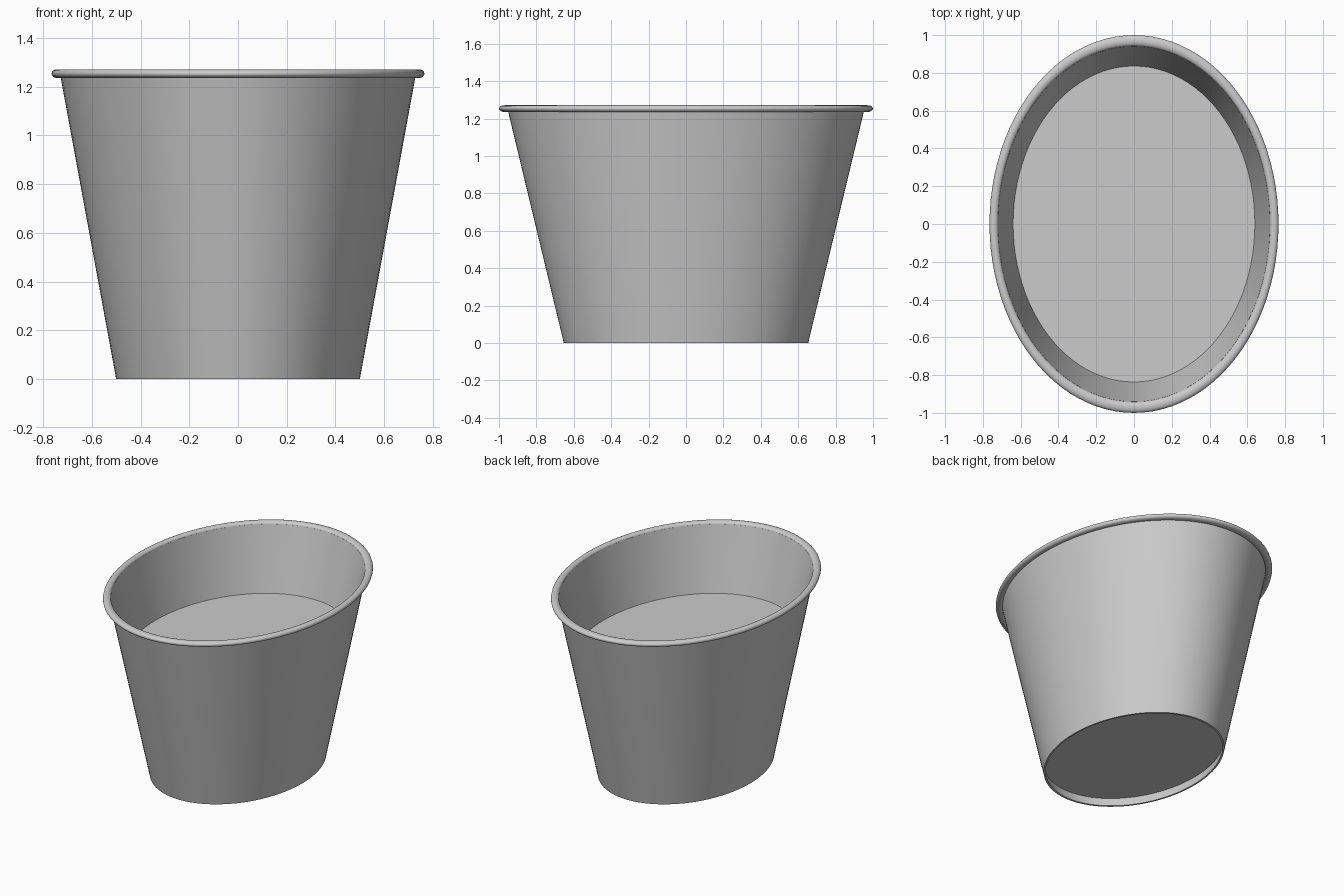
import bpy
import math

if "Cube" in bpy.data.objects:
    bpy.data.objects.remove(bpy.data.objects["Cube"], do_unlink=True)

SEGMENTS = 96
STRETCH = 1.307      # oval plan: length over width
HEIGHT = 1.255
BASE, TOP = 0.5, 0.731
WALL = 0.011

grey = bpy.data.materials.new("plain grey")
grey.use_nodes = True
colour = (0.6, 0.6, 0.6, 1)
grey.diffuse_color = colour
grey.node_tree.nodes["Principled BSDF"].inputs["Base Color"].default_value = colour


def outer(z):
    return BASE + (TOP - BASE) * z / HEIGHT


def lathe(name, profile, closed=False, caps=False):
    """Sweep an (r, z) profile, listed upward on its outer side, round an oval."""
    n = len(profile)
    verts = [(r * math.cos(a), r * STRETCH * math.sin(a), z)
             for a in (math.tau * i / SEGMENTS for i in range(SEGMENTS))
             for r, z in profile]
    faces = []
    for i in range(SEGMENTS):
        a, b = i * n, (i + 1) % SEGMENTS * n
        for j in range(n if closed else n - 1):
            k = (j + 1) % n
            faces.append((a + j, b + j, b + k, a + k))
    if caps:
        faces.append([i * n for i in reversed(range(SEGMENTS))])
        faces.append([i * n + n - 1 for i in range(SEGMENTS)])
    mesh = bpy.data.meshes.new(name)
    mesh.from_pydata(verts, [], faces)
    mesh.materials.append(grey)
    obj = bpy.data.objects.new(name, mesh)
    bpy.context.collection.objects.link(obj)
    bpy.ops.object.select_all(action="DESELECT")
    obj.select_set(True)
    bpy.context.view_layer.objects.active = obj
    bpy.ops.object.shade_smooth_by_angle(angle=math.radians(40))
    return obj


def plate(name, low, high):
    """Flat oval panel whose edge sits within the wall thickness."""
    lathe(name, [(outer(z) - WALL * 0.8, z) for z in (low, high)], caps=True)


# Thin tapered wall, open at both ends
lathe("tub_wall", [(BASE, 0), (TOP, HEIGHT), (TOP - WALL, HEIGHT), (BASE - WALL, 0)],
      closed=True)

# Rounded rolled rim
rim = [(0.7425 + 0.0225 * math.cos(t), 1.253 + 0.018 * math.sin(t))
       for t in (math.tau * i / 16 for i in range(16))]
lathe("rolled_rim", rim, closed=True)

# Raised inner floor and recessed underside
plate("inner_floor", 0.805, 0.82)
plate("underside", 0.06, 0.075)
